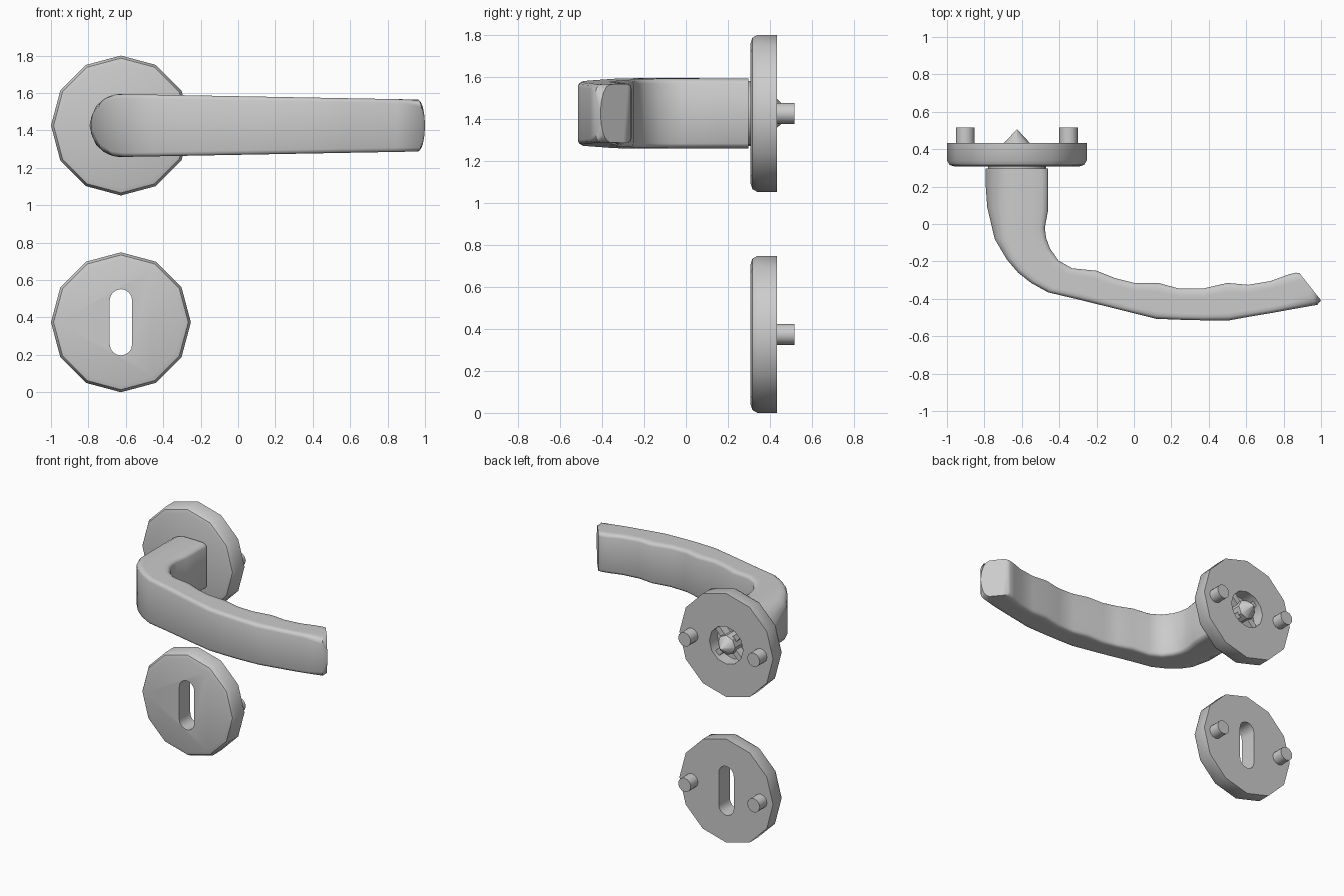
import bpy, bmesh, math
from mathutils import Matrix, Vector

if "Cube" in bpy.data.objects:
    bpy.data.objects.remove(bpy.data.objects["Cube"])

CX, R = -0.626, 0.374            # rosette centre line and radius
Z_LOW, Z_HIGH = 0.374, 1.426     # rosette heights


def finish(name, bm, angle=40):
    bmesh.ops.remove_doubles(bm, verts=bm.verts, dist=1e-4)
    bmesh.ops.dissolve_degenerate(bm, edges=bm.edges, dist=1e-4)
    bmesh.ops.recalc_face_normals(bm, faces=bm.faces)
    me = bpy.data.meshes.new(name)
    bm.to_mesh(me)
    bm.free()
    ob = bpy.data.objects.new(name, me)
    bpy.context.collection.objects.link(ob)
    smooth(ob, angle)
    return ob


def smooth(ob, angle):
    bpy.ops.object.select_all(action='DESELECT')
    ob.select_set(True)
    bpy.context.view_layer.objects.active = ob
    bpy.ops.object.shade_smooth_by_angle(angle=math.radians(angle))


def loft(name, rings, angle=40):
    bm = bmesh.new()
    vs = [[bm.verts.new(p) for p in ring] for ring in rings]
    n = len(vs[0])
    for a, b in zip(vs, vs[1:]):
        for i in range(n):
            j = (i + 1) % n
            bm.faces.new((a[i], a[j], b[j], b[i]))
    bm.faces.new(vs[0])
    bm.faces.new(vs[-1][::-1])
    return finish(name, bm, angle)


def lathe(name, x, z, profile, sides, angle=40):
    """Profile of (radius, y) turned about an axis along y."""
    rings = [[(x + r * math.sin(2 * math.pi * i / sides), y,
               z + r * math.cos(2 * math.pi * i / sides))
              for i in range(sides)] for r, y in profile]
    return loft(name, rings, angle)


def cut(ob, cutter):
    mod = ob.modifiers.new("cut", 'BOOLEAN')
    mod.operation, mod.solver, mod.object = 'DIFFERENCE', 'EXACT', cutter
    bpy.context.view_layer.objects.active = ob
    bpy.ops.object.modifier_apply(modifier=mod.name)
    bpy.data.objects.remove(cutter)
    smooth(ob, 40)


# Rosettes with rounded front rim and two locating pins each
ROSETTE = [(0.335, 0.308), (0.36, 0.316), (R, 0.34), (R, 0.434)]
plates = {}
for label, z in (("handle", Z_HIGH), ("keyhole", Z_LOW)):
    plates[label] = lathe(label + "_rosette", CX, z, ROSETTE, 12)
    for side, dx in (("left", -0.276), ("right", 0.276)):
        lathe(f"{label}_pin_{side}", CX + dx, z,
              [(0.05, 0.42), (0.05, 0.517)], 12)

# Keyhole slot
slot = []
for k in range(18):
    a = math.pi * (k if k < 9 else k - 1) / 8
    slot.append((CX + 0.06 * math.cos(a),
                 Z_LOW + 0.06 * math.sin(a) + (0.117 if k < 9 else -0.117)))
cut(plates["keyhole"],
    loft("slot_cutter", [[(x, y, z) for x, z in slot] for y in (0.2, 0.6)]))

# Recess behind the handle rosette, with pointed spindle and spokes
cut(plates["handle"],
    lathe("recess_cutter", CX, Z_HIGH, [(0.135, 0.345), (0.135, 0.6)], 12))
lathe("spindle", CX, Z_HIGH,
      [(0.07, 0.335), (0.07, 0.432), (0.002, 0.505)], 8)
for k in range(2):
    bm = bmesh.new()
    bmesh.ops.create_cube(bm, size=1, matrix=Matrix.Translation((CX, 0.37, Z_HIGH))
                          @ Matrix.Rotation(math.radians(45 + 90 * k), 4, 'Y')
                          @ Matrix.Diagonal((0.275, 0.07, 0.04, 1)))
    finish(f"spindle_spoke_{k + 1}", bm)

# Collar between lever and rosette
lathe("collar", CX, Z_HIGH, [(0.155, 0.285), (0.155, 0.32)], 24)

# Lever: outer and inner edge of the plan shape at each station
STATIONS = [
    (-0.793, 0.297, -0.459, 0.297), (-0.793, 0.20, -0.459, 0.19),
    (-0.785, 0.09, -0.46, 0.07), (-0.745, -0.08, -0.477, -0.02),
    (-0.68, -0.19, -0.47, -0.075), (-0.62, -0.26, -0.45, -0.13),
    (-0.55, -0.315, -0.405, -0.195), (-0.46, -0.365, -0.33, -0.237),
    (-0.30, -0.403, -0.20, -0.25), (-0.17, -0.435, -0.10, -0.29),
    (-0.03, -0.47, 0.0, -0.315), (0.12, -0.507, 0.13, -0.315),
    (0.25, -0.512, 0.24, -0.345), (0.37, -0.515, 0.37, -0.345),
    (0.51, -0.515, 0.50, -0.315), (0.62, -0.495, 0.61, -0.325),
    (0.74, -0.475, 0.73, -0.305), (0.85, -0.455, 0.82, -0.272),
    (0.98, -0.432, 0.865, -0.26), (1.0, -0.408, 0.885, -0.263)]


def half_height(x):
    """Front outline: round left end, slight taper, shallow bulged tip."""
    h = 0.168 - 0.029 * max(0, (x + 0.62) / 1.58)
    if x < CX:
        h *= math.sqrt(max(0, 1 - ((CX - x) / 0.167) ** 2))
    if x > 0.96:
        h *= math.sqrt(max(0, 1 - ((x - 0.96) / 0.041) ** 2))
    return h


T = [0, 0.03, 0.1, 0.25, 0.4, 0.55, 0.68, 0.8, 0.9, 0.97, 1]
ROUND = {0: 0.022, 1: 0.022, 0.03: 0.008, 0.97: 0.008}
rings = []
for ox, oy, ix, iy in STATIONS:
    o, i = Vector((ox, oy)), Vector((ix, iy))
    half = []
    for t in T:
        p = i.lerp(o, t)
        h = half_height(p.x)
        half.append((p.x, p.y, max(0.003, h - ROUND.get(t, 0))))
    rings.append([(x, y, Z_HIGH + h) for x, y, h in half] +
                 [(x, y, Z_HIGH - h) for x, y, h in reversed(half)])
loft("lever", rings, 50)
